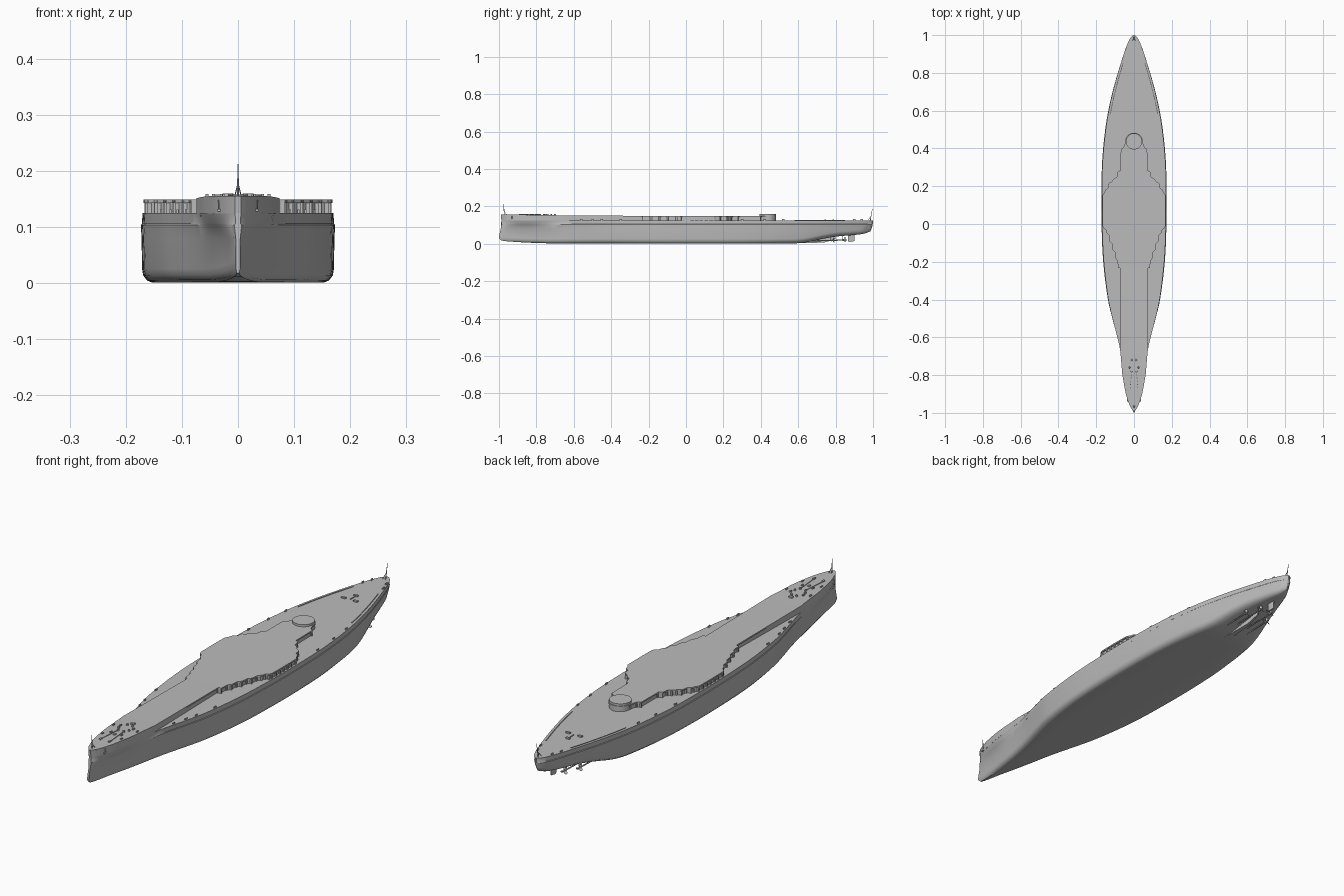
import bpy, bmesh, math
from mathutils import Vector

if "Cube" in bpy.data.objects:
    bpy.data.objects.remove(bpy.data.objects["Cube"])

grey = bpy.data.materials.new("hull grey")
grey.diffuse_color = (0.5, 0.5, 0.5, 1)
grey.use_nodes = True
grey.node_tree.nodes["Principled BSDF"].inputs["Base Color"].default_value = grey.diffuse_color


def finish(name, bm, angle=35):
    bmesh.ops.remove_doubles(bm, verts=bm.verts, dist=1e-5)
    bmesh.ops.recalc_face_normals(bm, faces=bm.faces)
    me = bpy.data.meshes.new(name)
    bm.to_mesh(me)
    bm.free()
    me.materials.append(grey)
    ob = bpy.data.objects.new(name, me)
    bpy.context.collection.objects.link(ob)
    bpy.ops.object.select_all(action='DESELECT')
    ob.select_set(True)
    bpy.context.view_layer.objects.active = ob
    bpy.ops.object.shade_smooth_by_angle(angle=math.radians(angle))
    return ob


def curve(keys):
    """Smooth interpolation through (y, value) keys."""
    def slope(i):
        a, b = max(i - 1, 0), min(i + 1, len(keys) - 1)
        return (keys[b][1] - keys[a][1]) / (keys[b][0] - keys[a][0])

    def f(y):
        y = min(max(y, keys[0][0]), keys[-1][0])
        i = 0
        while i < len(keys) - 2 and y > keys[i + 1][0]:
            i += 1
        (y0, v0), (y1, v1) = keys[i], keys[i + 1]
        h = y1 - y0
        t = (y - y0) / h
        return ((2*t**3 - 3*t*t + 1) * v0 + (t**3 - 2*t*t + t) * h * slope(i)
                + (3*t*t - 2*t**3) * v1 + (t**3 - t*t) * h * slope(i + 1))
    return f


def loft(bm, rings):
    loops = [[bm.verts.new(p) for p in r] for r in rings]
    n = len(loops[0])
    for a, b in zip(loops, loops[1:]):
        for i in range(n):
            j = (i + 1) % n
            bm.faces.new((a[i], a[j], b[j], b[i]))
    bm.faces.new(loops[0])
    bm.faces.new(loops[-1])


def box(bm, c, s, rot=0):
    vs = bmesh.ops.create_cube(bm, size=1)['verts']
    bmesh.ops.scale(bm, vec=s, verts=vs)
    if rot:
        ca, sa = math.cos(rot), math.sin(rot)
        for v in vs:
            x, y, z = v.co
            v.co = (x*ca - y*sa, x*sa + y*ca, z)
    bmesh.ops.translate(bm, vec=c, verts=vs)


def rod(bm, a, b, r0, r1=None, seg=10):
    a, b = Vector(a), Vector(b)
    d = b - a
    vs = bmesh.ops.create_cone(bm, cap_ends=True, segments=seg, radius1=r0,
                               radius2=r0 if r1 is None else r1, depth=d.length)['verts']
    q = d.to_track_quat('Z', 'Y')
    for v in vs:
        v.co = q @ v.co + (a + b) / 2


# Hull lines: half widths at deck, waterline and bottom, and keel height
deck_w = curve([(-.99, .005), (-.97, .019), (-.94, .031), (-.9, .043), (-.8, .061), (-.7, .07),
                (-.65, .076), (-.6, .088), (-.5, .114), (-.4, .136), (-.2, .16), (0, .169),
                (.2, .17), (.35, .165), (.5, .15), (.6, .134), (.7, .112), (.8, .085),
                (.9, .054), (.95, .036), (.98, .022), (.993, .012), (1, .003)])
water_w = curve([(-.99, .004), (-.95, .012), (-.9, .021), (-.8, .041), (-.7, .06), (-.6, .083),
                 (-.5, .111), (-.4, .136), (-.2, .162), (0, .171), (.2, .171), (.35, .166),
                 (.5, .151), (.6, .134), (.7, .111), (.8, .082), (.9, .05), (.95, .033),
                 (.98, .019), (.993, .01), (1, .002)])
floor_w = curve([(-.99, .002), (-.95, .006), (-.9, .011), (-.8, .025), (-.6, .063), (-.4, .112),
                 (-.2, .142), (0, .151), (.2, .151), (.4, .138), (.6, .103), (.7, .075),
                 (.8, .048), (.9, .026), (.97, .01), (1, .001)])
keel_z = curve([(-1, .02), (-.97, .014), (-.9, .009), (-.8, .004), (-.7, .002), (.58, .002),
                (.65, .009), (.72, .024), (.8, .038), (.9, .047), (.96, .054), (1, .066)])
stem_shift = curve([(0, .015), (.015, .005), (.03, -.01), (.05, -.007), (.1, .003), (.125, .003), (.16, 0)])
MAIN = .125


def shift(y, z):
    """Rake of the stem and the counter stern."""
    if y < -.85:
        return stem_shift(z) * ((-.85 - y) / .14) ** 2
    if y > .9:
        return -.02 * ((y - .9) / .1) ** 2 * ((MAIN - z) / .07) ** 2
    return 0


def section(y):
    d, w, f, k = deck_w(y), water_w(y), floor_w(y), keel_z(y)
    mix = lambda a, b, t: a + (b - a) * t
    half = [(f * .5, k), (f, k), (mix(f, w, .5), k + .004), (mix(f, w, .85), k + .013),
            (mix(f, w, .95), k + .024), (w, .08), (mix(w, d, .55) + .002, .104),
            (mix(w, d, .7), .106), (d, MAIN)]
    ring = half + [(-x, z) for x, z in reversed(half)]
    return [(x, y + shift(y, z), z) for x, z in ring]


stations = [-.99, -.985, -.975, -.96] + [-.94 + .03 * i for i in range(63)] + \
           [.945, .96, .97, .98, .987, .993, .997, 1]
bm = bmesh.new()
loft(bm, [section(y) for y in stations])
finish("hull", bm)

# Upper deck outline: flush forecastle, narrow waist, stepped middle, round end
steps = [(-.64, .074), (-.235, .072), (-.23, .085), (-.195, .087), (-.18, .099), (-.15, .101),
         (-.135, .114), (-.105, .117), (-.09, .13), (-.06, .133), (-.045, .146), (-.03, .15),
         (-.02, .163), (-.01, .167), (.07, .168), (.15, .167), (.165, .157), (.18, .153),
         (.19, .138), (.215, .134), (.225, .118), (.24, .106), (.25, .09), (.275, .086),
         (.285, .071), (.395, .07), (.405, .056), (.43, .047)]
fore = [(y, deck_w(y)) for y in [-.99, -.985, -.975, -.96] + [-.94 + .02 * i for i in range(15)]]
end = [(.437 + .045 * math.sin(a), .002 + .045 * math.cos(a))
       for a in [math.radians(10 * i) for i in range(1, 10)]]
outline = fore + steps + end


def sheer(y):
    return .149 + .006 * max(0, min(1, (-.5 - y) / .35))


def slab(name, pts, low, drop):
    b = bmesh.new()
    loft(b, [[(w, y + shift(y, low(y)), low(y)), (w, y + shift(y, .155), sheer(y) - drop),
              (-w, y + shift(y, .155), sheer(y) - drop), (-w, y + shift(y, low(y)), low(y))]
             for y, w in pts])
    return finish(name, b, 30)


slab("upper_deck", outline, lambda y: sheer(y) - .006, 0)
slab("casemate_wall", [(y, w if y < -.6 else max(w - .006, .001)) for y, w in outline],
     lambda y: MAIN - .001, .004)

# Casemate posts along the stepped wall
bm = bmesh.new()
for y, w in steps[1:]:
    for s in (-1, 1):
        box(bm, (s * (w - .005), y, .136), (.007, .006, .023))
for y in [.02 + .025 * i for i in range(5)]:
    for s in (-1, 1):
        box(bm, (s * .164, y, .136), (.005, .006, .023))
finish("casemate_posts", bm)

# Round gun base at the after end of the upper deck
bm = bmesh.new()
rod(bm, (0, .437, MAIN), (0, .437, .158), .043, seg=40)
finish("gun_base", bm)

# Flagstaffs
bm = bmesh.new()
rod(bm, (0, -.972, .154), (0, -.974, .212), .0022, .0008)
for s in (-1, 1):
    rod(bm, (s * .006, -.96, .154), (0, -.973, .178), .001)
finish("bow_staff", bm)
bm = bmesh.new()
rod(bm, (0, .985, .124), (0, .996, .185), .0022, .0008)
for s in (-1, 1):
    rod(bm, (s * .006, .972, .124), (0, .989, .148), .001)
finish("stern_staff", bm)

# Forecastle fittings: capstans, bitts, hatches and chain runs
bm = bmesh.new()
for s in (-1, 1):
    for x, y in ((.013, -.78), (.024, -.76), (.012, -.72)):
        rod(bm, (s * x, y, .152), (s * x, y, .16), .005, .004)
    for x, y in ((.03, -.74), (.025, -.81), (.044, -.84), (.055, -.75)):
        box(bm, (s * x, y, .156), (.005, .012, .006))
    rod(bm, (s * .013, -.78, .156), (s * .021, -.88, .156), .0018, seg=6)
    box(bm, (s * .021, -.885, .157), (.008, .014, .005))
box(bm, (0, -.70, .155), (.016, .012, .007))
box(bm, (0, -.82, .156), (.008, .012, .005))
finish("forecastle_fittings", bm)

# Anchors at the bow sides
bm = bmesh.new()
for s in (-1, 1):
    x = deck_w(-.93) - .001
    rod(bm, (s * x, -.93, .148), (s * (x - .001), -.93, .13), .0025)
    box(bm, (s * x, -.93, .13), (.007, .018, .005))
finish("anchors", bm)

# Main deck fittings: stern hatches, edge bitts and long deck rails
bm = bmesh.new()
for x, y in ((-.028, .745), (.028, .745), (0, .787)):
    box(bm, (x, y, .127), (.018, .009, .007))
box(bm, (0, .765, .126), (.003, .03, .004))
for s in (-1, 1):
    for y in (-.56, -.5, -.45, -.35, .3, .42, .52, .9, .94):
        box(bm, (s * (deck_w(y) - .006), y, .128), (.004, .013, .007))
    ys = [.58 + .03 * i for i in range(10)]
    for a, b in zip(ys, ys[1:]):
        rod(bm, (s * (deck_w(a) - .012), a, .126), (s * (deck_w(b) - .012), b, .126), .002, seg=6)
finish("main_deck_fittings", bm)

# Centre skeg and rudder
bm = bmesh.new()
loft(bm, [[(w, y, .05), (w, y, z), (-w, y, z), (-w, y, .05)]
          for y, w, z in ((.56, .016, .003), (.65, .011, .003), (.74, .006, .007), (.8, .003, .025))])
finish("skeg", bm)
bm = bmesh.new()
loft(bm, [[(w, y, .055), (w, y, z), (-w, y, z), (-w, y, .055)]
          for y, w, z in ((.865, .001, .014), (.875, .004, .01), (.9, .001, .014))])
finish("rudder", bm)

# Propellers with shafts and struts
bm = bmesh.new()
for s in (-1, 1):
    for x, y, z in ((.055, .79, .018), (.026, .85, .02)):
        rod(bm, (s * x, y - .15, z - .004), (s * x, y + .01, z), .0028)
        rod(bm, (s * x, y - .012, z), (s * x, y + .01, z), .005, .002)
        for dx in (-.008, .008):
            rod(bm, (s * x, y - .015, z), (s * x * .8 + dx, y - .015, .05), .0017, seg=6)
        for i in range(3):
            a = math.radians(90 + 120 * i)
            cx, cz = math.cos(a), math.sin(a)
            vs = bmesh.ops.create_uvsphere(bm, u_segments=10, v_segments=6, radius=1)['verts']
            for v in vs:
                p, q, r = v.co.x * .0075, v.co.y * .0015 + v.co.z * .003, v.co.z * .0055
                v.co = (s*x + cx*(.0095 + p) - cz*r, y + q, z + cz*(.0095 + p) + cx*r)
finish("propellers", bm)
